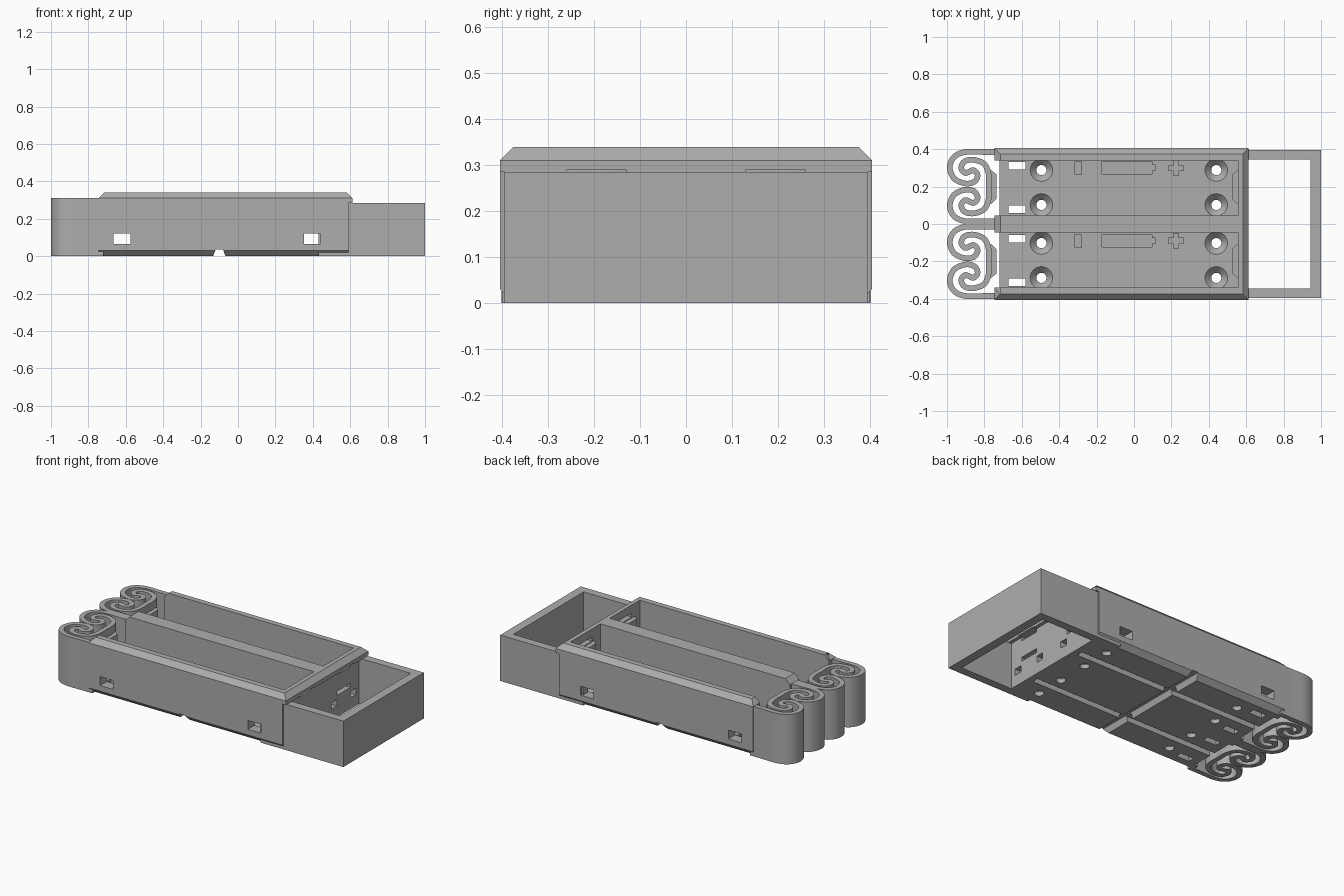
import bpy, bmesh, math
from mathutils import Vector

if "Cube" in bpy.data.objects:
    bpy.data.objects.remove(bpy.data.objects["Cube"])

grey = bpy.data.materials.new("plain grey")
grey.use_nodes = True
grey.diffuse_color = (0.42, 0.42, 0.42, 1)
grey.node_tree.nodes["Principled BSDF"].inputs["Base Color"].default_value = grey.diffuse_color


def finish(name, bm):
    bmesh.ops.recalc_face_normals(bm, faces=bm.faces)
    mesh = bpy.data.meshes.new(name)
    bm.to_mesh(mesh)
    bm.free()
    mesh.materials.append(grey)
    obj = bpy.data.objects.new(name, mesh)
    bpy.context.collection.objects.link(obj)
    return obj


def prism(name, profile, axis, start, end):
    """Extrude a flat profile along an axis."""
    place = {"x": lambda p, d: (d, p[0], p[1]),
             "y": lambda p, d: (p[0], d, p[1]),
             "z": lambda p, d: (p[0], p[1], d)}[axis]
    bm = bmesh.new()
    a = [bm.verts.new(place(p, start)) for p in profile]
    b = [bm.verts.new(place(p, end)) for p in profile]
    bm.faces.new(a)
    bm.faces.new(b)
    for i in range(len(a)):
        j = (i + 1) % len(a)
        bm.faces.new((a[i], a[j], b[j], b[i]))
    return finish(name, bm)


def box(name, x0, x1, y0, y1, z0, z1):
    return prism(name, [(x0, y0), (x1, y0), (x1, y1), (x0, y1)], "z", z0, z1)


def cone(name, x, y, r0, r1, z0, z1):
    bm = bmesh.new()
    bmesh.ops.create_cone(bm, cap_ends=True, segments=32, radius1=r0, radius2=r1, depth=z1 - z0)
    bmesh.ops.translate(bm, verts=bm.verts, vec=(x, y, (z0 + z1) / 2))
    return finish(name, bm)


def cut(target, cutter):
    mod = target.modifiers.new("cut", "BOOLEAN")
    mod.operation = "DIFFERENCE"
    mod.solver = "EXACT"
    mod.object = cutter
    bpy.context.view_layer.objects.active = target
    bpy.ops.object.modifier_apply(modifier=mod.name)
    bpy.data.objects.remove(cutter)


def smooth_path(pts, steps=5):
    """Catmull-Rom curve through the points."""
    p = [Vector(q) for q in pts]
    p = [p[0] * 2 - p[1]] + p + [p[-1] * 2 - p[-2]]
    out = []
    for i in range(1, len(p) - 2):
        a, b, c, d = p[i - 1:i + 3]
        for s in range(steps):
            t = s / steps
            out.append(0.5 * (2 * b + (c - a) * t + (2 * a - 5 * b + 4 * c - d) * t ** 2
                              + (3 * b - a - 3 * c + d) * t ** 3))
    return out + [p[-2]]


def ribbon(name, path, thick, z0, z1):
    left, right = [], []
    for i, q in enumerate(path):
        d = (path[min(i + 1, len(path) - 1)] - path[max(i - 1, 0)]).normalized()
        n = Vector((-d.y, d.x)) * thick / 2
        left.append(q + n)
        right.append(q - n)
    bm = bmesh.new()
    rows = [[bm.verts.new((l.x, l.y, z0)), bm.verts.new((r.x, r.y, z0)),
             bm.verts.new((r.x, r.y, z1)), bm.verts.new((l.x, l.y, z1))]
            for l, r in zip(left, right)]
    for a, b in zip(rows, rows[1:]):
        for k in range(4):
            m = (k + 1) % 4
            bm.faces.new((a[k], a[m], b[m], b[k]))
    bm.faces.new(rows[0])
    bm.faces.new(rows[-1])
    return finish(name, bm)


# Tray body with chamfered long edges
FLOOR = 0.06
section = [(-.375, 0), (.375, 0), (.405, .03), (.405, .31),
           (.375, .34), (-.375, .34), (-.405, .31), (-.405, .03)]
tray = prism("battery_tray", section, "x", -.745, .612)
cut(tray, box("c", .59, .7, -.5, .5, -.1, .285))
cut(tray, prism("c", [(.592, .33), (.642, .28), (.7, .4), (.522, .4)], "y", -.5, .5))
cut(tray, prism("c", [(-.765, .29), (-.695, .36), (-.8, .4)], "y", -.5, .5))

# Two bays, open at the spring end
for s in (-1, 1):
    y0, y1 = sorted((s * .046, s * .34))
    cut(tray, box("c", -.9, .555, y0, y1, FLOOR, .5))
    cut(tray, box("c", -.9, -.72, y0, y1, -.1, .2))
    # Wire groove under each bay
    cut(tray, box("c", -.9, .55, s * .19 - .02, s * .19 + .02, -.1, .03))
# Cross groove underneath
cut(tray, prism("c", [(-.14, -.02), (-.06, -.02), (-.08, .035), (-.12, .035)], "y", -.5, .5))

# Wire windows through the side walls and divider
for x in (-.62, .397):
    cut(tray, box("c", x - .045, x + .045, -.5, .5, .065, .12))

for bay in (.195, -.195):
    for off in (-.093, .093):
        # Countersunk screw holes
        for x in (-.495, .44):
            cut(tray, cone("c", x, bay + off, .027, .027, -.1, .2))
            cut(tray, cone("c", x, bay + off, .022, .062, .02, FLOOR + .002))
        # Floor slots and end wall openings
        y = bay + off * 1.24
        cut(tray, box("c", -.67, -.58, y - .02, y + .02, -.1, FLOOR + .01))
        cut(tray, box("c", .53, .7, bay + off - .025, bay + off + .025, .07, .11))
    for z in (.135, .265):
        cut(tray, box("c", .53, .7, bay - .065, bay + .065, z, z + .025))
    # Engraved polarity marks and cell outline
    y, low = bay + .105, FLOOR - .012
    cut(tray, box("c", -.315, -.28, y - .035, y + .035, low, .1))
    cell = [(-.17, -.033), (.095, -.033), (.095, -.015), (.115, -.015),
            (.115, .015), (.095, .015), (.095, .033), (-.17, .033)]
    cut(tray, prism("c", [(a, y + b) for a, b in cell], "z", low, .1))
    w, r = .014, .04
    plus = [(w, w), (w, r), (-w, r), (-w, w), (-r, w), (-r, -w),
            (-w, -w), (-w, -r), (w, -r), (w, -w), (r, -w), (r, w)]
    cut(tray, prism("c", [(.225 + a, y + b) for a, b in plus], "z", low, .1))

# Open wire compartment at the end
frame = [(.43, -.395), (1, -.395), (1, .395), (.43, .395),
         (.43, .345), (.945, .345), (.945, -.345), (.43, -.345)]
prism("wire_compartment", frame, "z", 0, .285)

# Spiral springs: one S-shaped band, mirrored in each bay
band = [(-.72, .385), (-.8, .385), (-.9, .385), (-.96, .36), (-.985, .305), (-.963, .245),
        (-.905, .217), (-.855, .225), (-.836, .26), (-.856, .287), (-.88, .28),
        (-.904, .273), (-.924, .3), (-.905, .335), (-.855, .343), (-.8, .32),
        (-.777, .265), (-.777, .2)]
for bay, s in (("left", 1), ("right", -1)):
    for side, inner in (("outer", False), ("inner", True)):
        pts = [(x, s * (.4 - y if inner else y)) for x, y in band]
        ribbon(f"{bay}_{side}_spring", smooth_path(pts), .03, 0, .31)

# Rounded contact pads at both ends of each bay
for bay, s in (("left", 1), ("right", -1)):
    for end, x0, x1 in (("spring", -.79, -.735), ("fixed", .525, .56)):
        near, far = (x1, x0) if end == "spring" else (x0, x1)
        c = .025 if near > far else -.025
        pad = [(far, .11), (near - c, .11), (near, .135), (near, .265), (near - c, .285), (far, .285)]
        prism(f"{bay}_{end}_contact_pad", [(x, s * y) for x, y in pad], "z", .17, .26)

# Smooth the curved parts, keeping edges sharp
for obj in bpy.context.collection.objects:
    if obj.type == "MESH" and ("spring" in obj.name or obj.name == "battery_tray"):
        bpy.ops.object.select_all(action="DESELECT")
        obj.select_set(True)
        bpy.context.view_layer.objects.active = obj
        bpy.ops.object.shade_smooth_by_angle(angle=math.radians(30))
